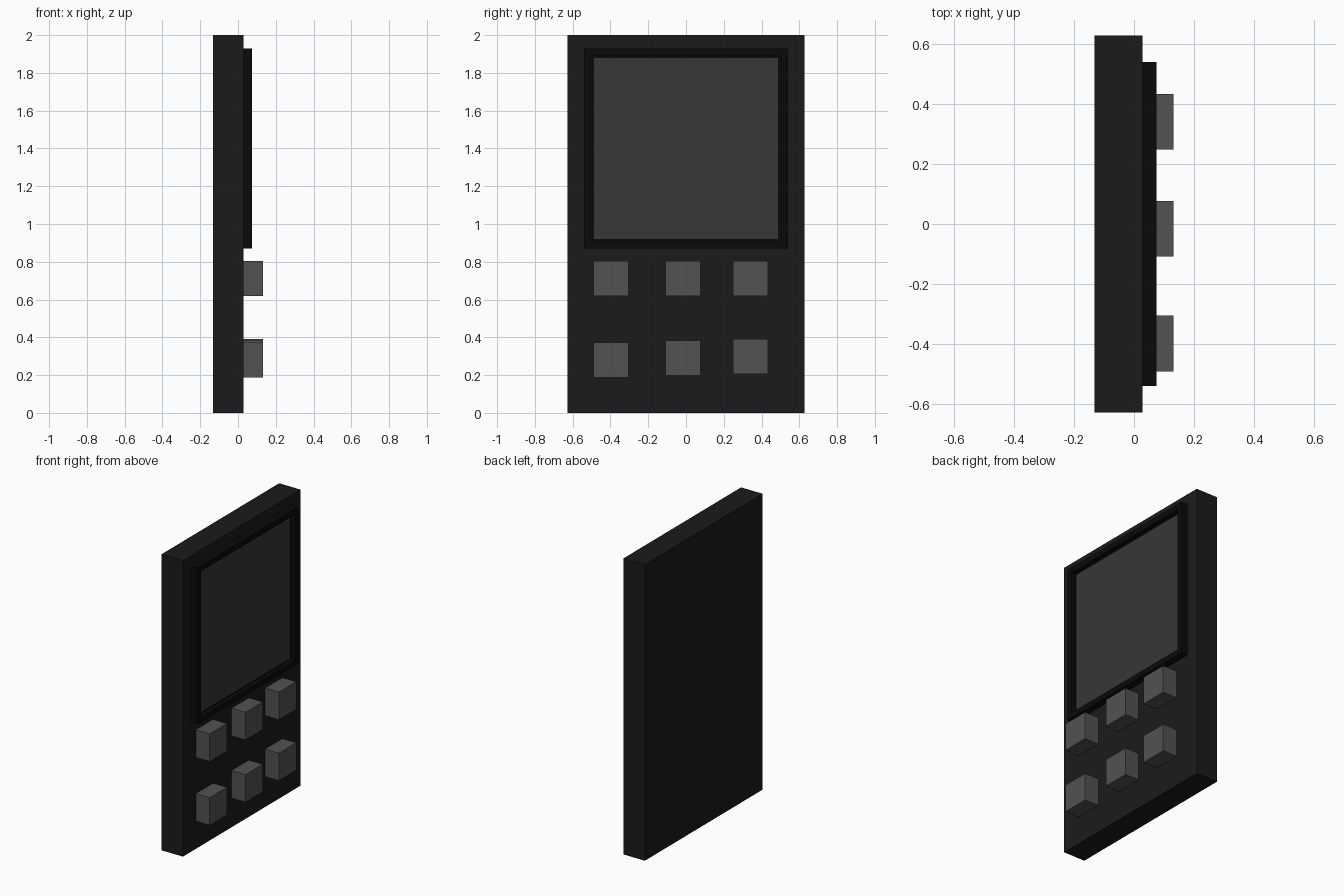
import bpy, bmesh

if "Cube" in bpy.data.objects:
    bpy.data.objects.remove(bpy.data.objects["Cube"])


def material(name, v):
    m = bpy.data.materials.new(name)
    m.diffuse_color = (v, v, v, 1)
    m.use_nodes = True
    m.node_tree.nodes["Principled BSDF"].inputs["Base Color"].default_value = m.diffuse_color
    return m


def box(name, x, y, z, mat):
    """Box from (min, max) ranges on each axis."""
    bm = bmesh.new()
    bmesh.ops.create_cube(bm, size=1)
    for v in bm.verts:
        v.co = [r[0] if c < 0 else r[1] for c, r in zip(v.co, (x, y, z))]
    me = bpy.data.meshes.new(name)
    bm.to_mesh(me)
    bm.free()
    ob = bpy.data.objects.new(name, me)
    bpy.context.collection.objects.link(ob)
    me.materials.append(mat)
    return ob


body_mat = material("body_black", 0.011)
frame_mat = material("frame_black", 0.003)
screen_mat = material("screen_grey", 0.038)
button_mat = material("button_grey", 0.085)

FACE = 0.028  # front plane of the body

# Slab body
box("body", (-0.132, FACE), (-0.628, 0.628), (0, 2), body_mat)

# Raised screen frame: one block with its front face inset and pushed back
frame = box("screen_frame", (FACE, 0.075), (-0.54, 0.54), (0.87, 1.93), frame_mat)
bm = bmesh.new()
bm.from_mesh(frame.data)
bm.normal_update()
front = max(bm.faces, key=lambda f: f.normal.x)
bmesh.ops.inset_region(bm, faces=[front], thickness=0.054)
inner = bmesh.ops.extrude_discrete_faces(bm, faces=[front])["faces"][0]
for v in inner.verts:
    v.co.x = 0.045
bm.to_mesh(frame.data)
bm.free()

# Recessed screen panel
box("screen", (0.04, 0.052), (-0.486, 0.486), (0.92, 1.88), screen_mat)

# Two rows of three buttons; the lower row climbs slightly
S = 0.093
for row, heights in (("upper", (0.711, 0.711, 0.711)), ("lower", (0.28, 0.29, 0.299))):
    for i, (y, z) in enumerate(zip((-0.398, -0.016, 0.341), heights)):
        box(f"{row}_button_{i + 1}", (FACE, 0.132), (y - S, y + S), (z - S, z + S), button_mat)
